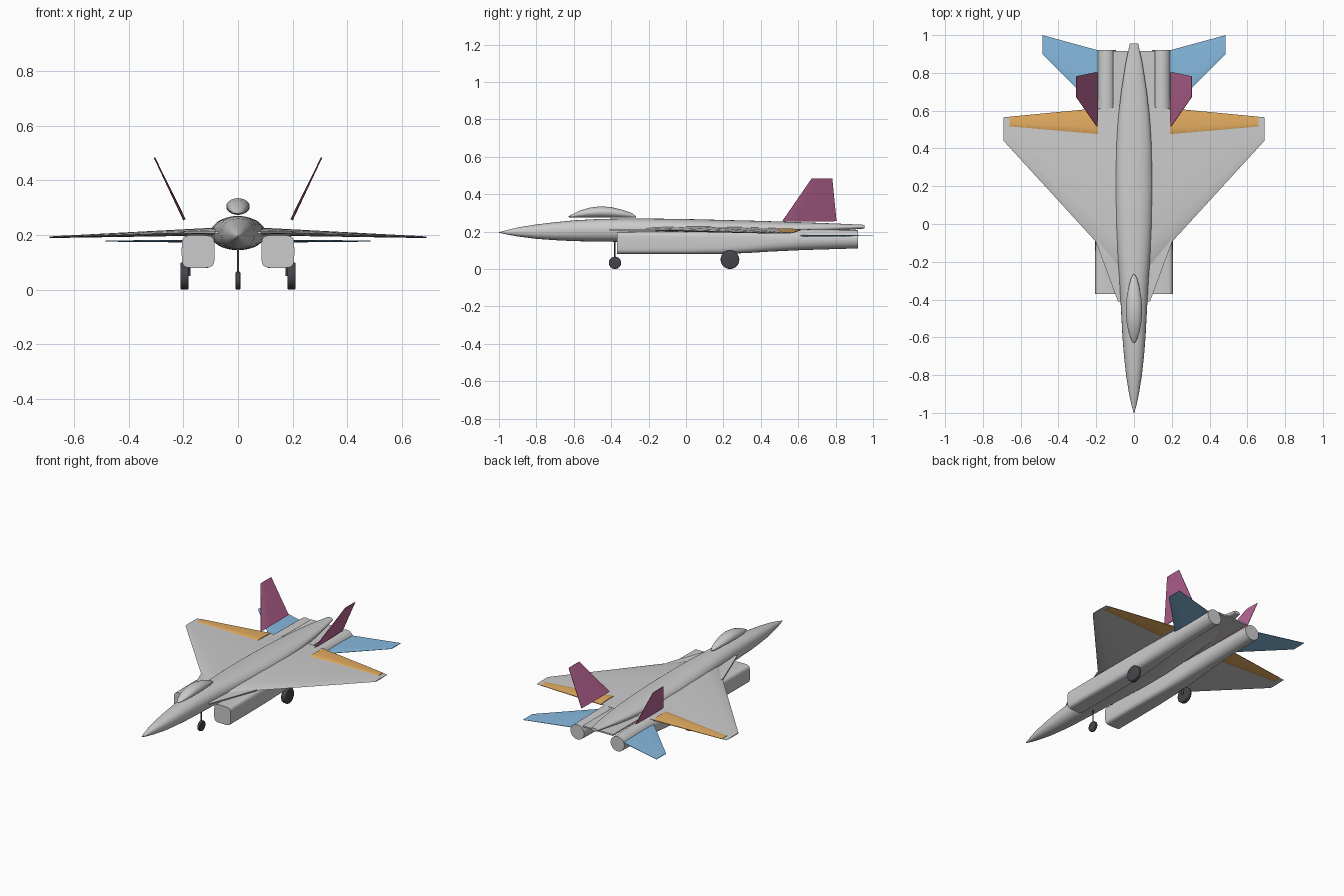
import bpy, bmesh, math
from mathutils import Vector

if "Cube" in bpy.data.objects:
    bpy.data.objects.remove(bpy.data.objects["Cube"])


def material(name, rgb):
    m = bpy.data.materials.new(name)
    m.diffuse_color = (*rgb, 1)
    m.use_nodes = True
    m.node_tree.nodes["Principled BSDF"].inputs["Base Color"].default_value = m.diffuse_color
    return m


BLUE = material("blue", (0.24, 0.49, 0.74))
ORANGE = material("orange", (0.78, 0.42, 0.12))
MAGENTA = material("magenta", (0.52, 0.14, 0.32))
DARK = material("dark", (0.06, 0.06, 0.07))


def finish(bm, name, mat=None, angle=35):
    bmesh.ops.recalc_face_normals(bm, faces=bm.faces)
    me = bpy.data.meshes.new(name)
    bm.to_mesh(me)
    bm.free()
    ob = bpy.data.objects.new(name, me)
    bpy.context.collection.objects.link(ob)
    if mat:
        me.materials.append(mat)
    bpy.ops.object.select_all(action='DESELECT')
    ob.select_set(True)
    bpy.context.view_layer.objects.active = ob
    bpy.ops.object.shade_smooth_by_angle(angle=math.radians(angle))
    return ob


def skin(name, rings, mat=None, angle=35):
    """Bridge closed rings of points and cap both ends."""
    bm = bmesh.new()
    vs = [[bm.verts.new(p) for p in r] for r in rings]
    n = len(rings[0])
    for a, b in zip(vs, vs[1:]):
        for i in range(n):
            j = (i + 1) % n
            bm.faces.new((a[i], a[j], b[j], b[i]))
    bm.faces.new(vs[0])
    bm.faces.new(vs[-1])
    return finish(bm, name, mat, angle)


def section(y, cx, zlo, zhi, hw, n, count=40):
    """Superellipse cross-section at a station y."""
    pts = []
    for i in range(count):
        t = 2 * math.pi * i / count
        c, s = math.cos(t), math.sin(t)
        pts.append(Vector((
            cx + hw * math.copysign(abs(c) ** (2 / n), c), y,
            (zlo + zhi) / 2 + (zhi - zlo) / 2 * math.copysign(abs(s) ** (2 / n), s))))
    return pts


# thickness along the chord, as (fraction, relative half-thickness)
FOIL = [(0, 0), (0.04, .5), (0.15, .85), (0.35, 1), (0.6, .78), (0.8, .42), (1, .06)]
SLAB = [(0, .3), (0.08, .9), (0.3, 1), (0.7, .8), (1, .3)]


def panel(name, root, tip, profile, mat=None):
    """Lifting surface; root/tip = (x, z, y_front, y_back, thickness)."""
    span = Vector((tip[0] - root[0], 0, tip[1] - root[1])).normalized()
    up = Vector((-span.z, 0, span.x))
    rings = []
    for x, z, y0, y1, th in (root, tip):
        def pt(f, h):
            return Vector((x, y0 + (y1 - y0) * f, z)) + up * (h * th / 2)
        rings.append([pt(f, h) for f, h in profile] +
                     [pt(f, -h) for f, h in reversed(profile) if h > 0])
    return skin(name, rings, mat)


def plate(name, outline, z0, z1):
    return skin(name, [[Vector((x, y, z)) for x, y in outline] for z in (z0, z1)])


def cylinder(name, center, r, length, axis, bevel=0, mat=None):
    bm = bmesh.new()
    bmesh.ops.create_cone(bm, cap_ends=True, segments=32, radius1=r, radius2=r, depth=length)
    if bevel:
        rim = [e for e in bm.edges if abs(e.verts[0].co.z - e.verts[1].co.z) < 1e-5]
        bmesh.ops.bevel(bm, geom=rim, offset=bevel, segments=3, profile=0.5, affect='EDGES')
    rot = Vector((0, 0, 1)).rotation_difference(Vector(axis))
    for v in bm.verts:
        v.co = rot @ v.co + Vector(center)
    return finish(bm, name, mat)


# fuselage: y, bottom, top, half width
body = [(-1, .194, .197, .002), (-.96, .185, .207, .013), (-.9, .174, .222, .026),
        (-.8, .161, .238, .042), (-.7, .154, .250, .053), (-.6, .149, .260, .061),
        (-.45, .146, .268, .069), (-.3, .145, .270, .077), (-.15, .145, .269, .088),
        (0, .146, .267, .096), (.2, .150, .262, .100), (.4, .160, .257, .095),
        (.55, .174, .252, .085), (.7, .192, .247, .068), (.85, .208, .241, .045),
        (.955, .216, .236, .022)]
skin("fuselage", [section(y, 0, a, b, w, 2.3) for y, a, b, w in body])

# canopy: long bubble with a flattened underside
glass = [(-.63, .277, .280, .004), (-.61, .275, .291, .016), (-.57, .274, .311, .030),
         (-.52, .274, .327, .039), (-.46, .274, .335, .043), (-.40, .274, .331, .040),
         (-.34, .274, .316, .030), (-.29, .274, .299, .017), (-.268, .276, .284, .006)]
skin("canopy", [section(y, 0, a, b, w, 2, 28) for y, a, b, w in glass])

# flat deck between the engines
plate("rear_deck", [(-.11, .4), (.11, .4), (.11, .915), (-.11, .915)], .199, .208)

# engine: square intake blending to a round exhaust
engine = [(-.37, .080, .199, .060, 5), (-.2, .080, .200, .060, 5), (0, .079, .201, .059, 4.6),
          (.18, .080, .204, .057, 4), (.32, .085, .208, .055, 3.2), (.45, .093, .211, .053, 2.6),
          (.62, .101, .213, .051, 2.1), (.78, .106, .211, .050, 2), (.92, .110, .207, .050, 2)]

for side, s in (("right", 1), ("left", -1)):
    skin(side + "_engine", [section(y, s * .146, a, b, w, n) for y, a, b, w, n in engine])

    # wing, strake and flap
    panel(side + "_wing", (s * .05, .214, -.26, .622, .030),
          (s * .69, .192, .44, .565, .006), FOIL)
    plate(side + "_strake", [(s * .04, -.41), (s * .085, -.41), (s * .2, -.1),
                             (s * .2, .1), (s * .04, .1)], .206, .213)
    panel(side + "_flap", (s * .19, .2092, .47, .613, .016),
          (s * .66, .193, .515, .568, .008), SLAB, ORANGE)

    # tail surfaces
    panel(side + "_tailplane", (s * .185, .178, .60, .918, .010),
          (s * .485, .178, .90, 1.0, .004), SLAB, BLUE)
    panel(side + "_fin", (s * .196, .256, .515, .805, .010),
          (s * .306, .484, .672, .782, .005), SLAB, MAGENTA)

    # main gear
    cylinder(side + "_main_wheel", (s * .196, .235, .05), .05, .03, (1, 0, 0), .006, DARK)
    cylinder(side + "_main_strut", (s * .18, .235, .10), .006, .1, (0, 0, 1), 0, DARK)

# nose gear
cylinder("nose_wheel", (0, -.38, .033), .033, .017, (1, 0, 0), .004, DARK)
cylinder("nose_strut", (0, -.38, .095), .004, .12, (0, 0, 1), 0, DARK)
